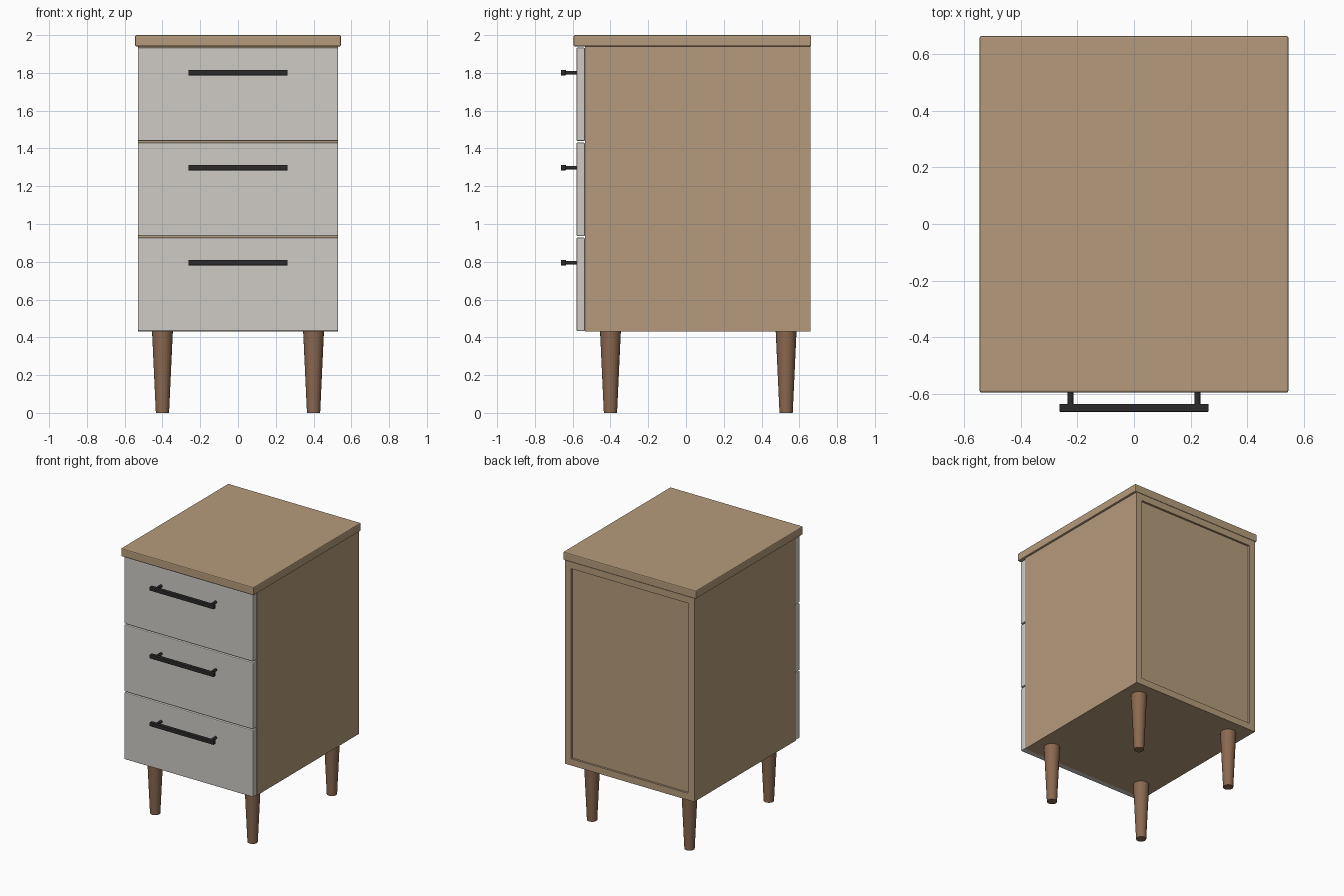
import bpy
import math

if "Cube" in bpy.data.objects:
    bpy.data.objects.remove(bpy.data.objects["Cube"])


def material(name, rgb):
    m = bpy.data.materials.new(name)
    m.diffuse_color = (*rgb, 1)
    m.use_nodes = True
    m.node_tree.nodes["Principled BSDF"].inputs["Base Color"].default_value = m.diffuse_color
    return m


OAK = material("oak", (0.46, 0.33, 0.20))
PAINT = material("pale_paint", (0.62, 0.60, 0.56))
WALNUT = material("walnut", (0.26, 0.14, 0.08))
BLACK = material("black_metal", (0.025, 0.023, 0.023))


def box(name, x, y, z, mat, bevel=0.0):
    """Box from (min, max) ranges, with an optional rounded edge."""
    bpy.ops.mesh.primitive_cube_add(
        size=1, location=[(r[0] + r[1]) / 2 for r in (x, y, z)])
    ob = bpy.context.object
    ob.name = name
    ob.scale = [r[1] - r[0] for r in (x, y, z)]
    bpy.ops.object.transform_apply(location=False, rotation=False, scale=True)
    ob.data.materials.append(mat)
    if bevel:
        b = ob.modifiers.new("bevel", 'BEVEL')
        b.width = bevel
        b.segments = 2
    return ob


# Carcass: sides, floor, ceiling, recessed back and divider rails
W, T = 0.53, 0.05
FRONT, BACK, BASE, TOP = -0.535, 0.66, 0.43, 1.94
for side, s in (("left", -1), ("right", 1)):
    box(f"{side}_side_panel", sorted((s * W, s * (W - T))),
        (FRONT, BACK), (BASE, TOP), OAK)
inner = (-W + T, W - T)
box("bottom_panel", inner, (FRONT, BACK), (BASE, BASE + T), OAK)
box("upper_panel", inner, (FRONT, BACK), (TOP - T, TOP), OAK)
box("back_panel", inner, (BACK - 0.04, BACK - 0.015),
    (BASE + T, TOP - T), OAK)

# Table top
box("top_board", (-0.545, 0.545), (-0.595, 0.663), (TOP, 2.0), OAK, 0.007)

# Drawers with bar handles
for i, name in enumerate(("bottom", "middle", "top")):
    z0 = 0.433 + i * 0.503
    box(f"{name}_drawer_front", (-W, W), (-0.58, FRONT),
        (z0, z0 + 0.495), PAINT, 0.006)
    if i:
        box(f"{name}_divider_rail", inner, (FRONT, FRONT + 0.06),
            (z0 - 0.024, z0 + 0.016), OAK)
    hz = z0 + 0.362
    box(f"{name}_handle_bar", (-0.263, 0.263), (-0.663, -0.635),
        (hz - 0.014, hz + 0.014), BLACK, 0.003)
    for side, s in (("left", -1), ("right", 1)):
        bpy.ops.mesh.primitive_cylinder_add(
            vertices=16, radius=0.01, depth=0.065,
            location=(s * 0.224, -0.6075, hz), rotation=(math.pi / 2, 0, 0))
        post = bpy.context.object
        post.name = f"{name}_handle_{side}_post"
        post.data.materials.append(BLACK)
        bpy.ops.object.shade_smooth_by_angle()

# Tapered round legs
for end, y in (("front", -0.40), ("back", 0.53)):
    for side, x in (("left", -0.40), ("right", 0.40)):
        bpy.ops.mesh.primitive_cone_add(
            vertices=24, radius1=0.035, radius2=0.055, depth=BASE,
            location=(x, y, BASE / 2))
        leg = bpy.context.object
        leg.name = f"{end}_{side}_leg"
        leg.data.materials.append(WALNUT)
        bpy.ops.object.shade_smooth_by_angle()
